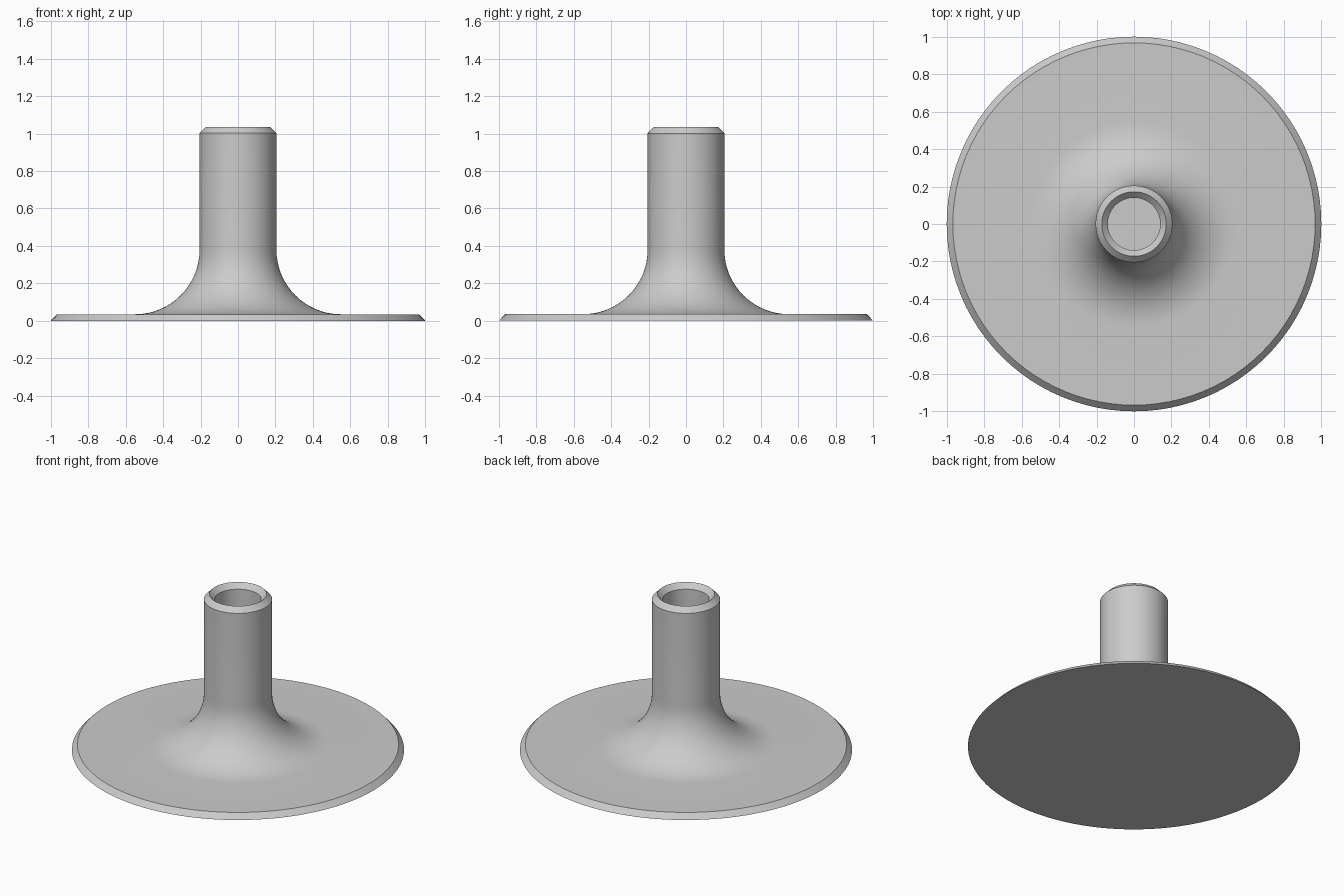
import bpy
import bmesh
from math import cos, sin, pi, radians

SEGMENTS = 96
PLATE_R, PLATE_H = 1.0, 0.035
TUBE_R, TUBE_TOP, BORE_R = 0.205, 1.035, 0.14
CHAMFER = 0.033
FILLET = 0.345

cube = bpy.data.objects.get("Cube")
if cube:
    bpy.data.objects.remove(cube, do_unlink=True)

grey = bpy.data.materials.new("plain grey")
grey.use_nodes = True
colour = (0.6, 0.6, 0.6, 1)
grey.diffuse_color = colour
grey.node_tree.nodes["Principled BSDF"].inputs["Base Color"].default_value = colour

# Profile: underside, bevelled plate edge, concave fillet, tube, rim and blind bore
profile = [(0, 0), (PLATE_R, 0), (PLATE_R - CHAMFER, PLATE_H)]
steps = 16
for i in range(steps + 1):
    a = pi / 2 * i / steps
    profile.append((TUBE_R + FILLET * (1 - sin(a)), PLATE_H + FILLET * (1 - cos(a))))
profile += [
    (TUBE_R, TUBE_TOP - CHAMFER),
    (TUBE_R - CHAMFER, TUBE_TOP),
    (BORE_R, TUBE_TOP - CHAMFER),
    (BORE_R, PLATE_H),
    (0, PLATE_H),
]

# Revolve the profile around the vertical axis
bm = bmesh.new()
verts = [bm.verts.new((r, 0, z)) for r, z in profile]
edges = [bm.edges.new(pair) for pair in zip(verts, verts[1:])]
bmesh.ops.spin(bm, geom=verts + edges, cent=(0, 0, 0), axis=(0, 0, 1),
               angle=2 * pi, steps=SEGMENTS, use_merge=True)
bmesh.ops.remove_doubles(bm, verts=bm.verts, dist=0.0001)
bmesh.ops.recalc_face_normals(bm, faces=bm.faces)

mesh = bpy.data.meshes.new("flanged_tube")
bm.to_mesh(mesh)
bm.free()
mesh.materials.append(grey)
flange = bpy.data.objects.new("flanged_tube", mesh)
bpy.context.collection.objects.link(flange)

# Smooth the curved walls, keep the chamfer edges sharp
bpy.ops.object.select_all(action="DESELECT")
flange.select_set(True)
bpy.context.view_layer.objects.active = flange
bpy.ops.object.shade_smooth_by_angle(angle=radians(30))
